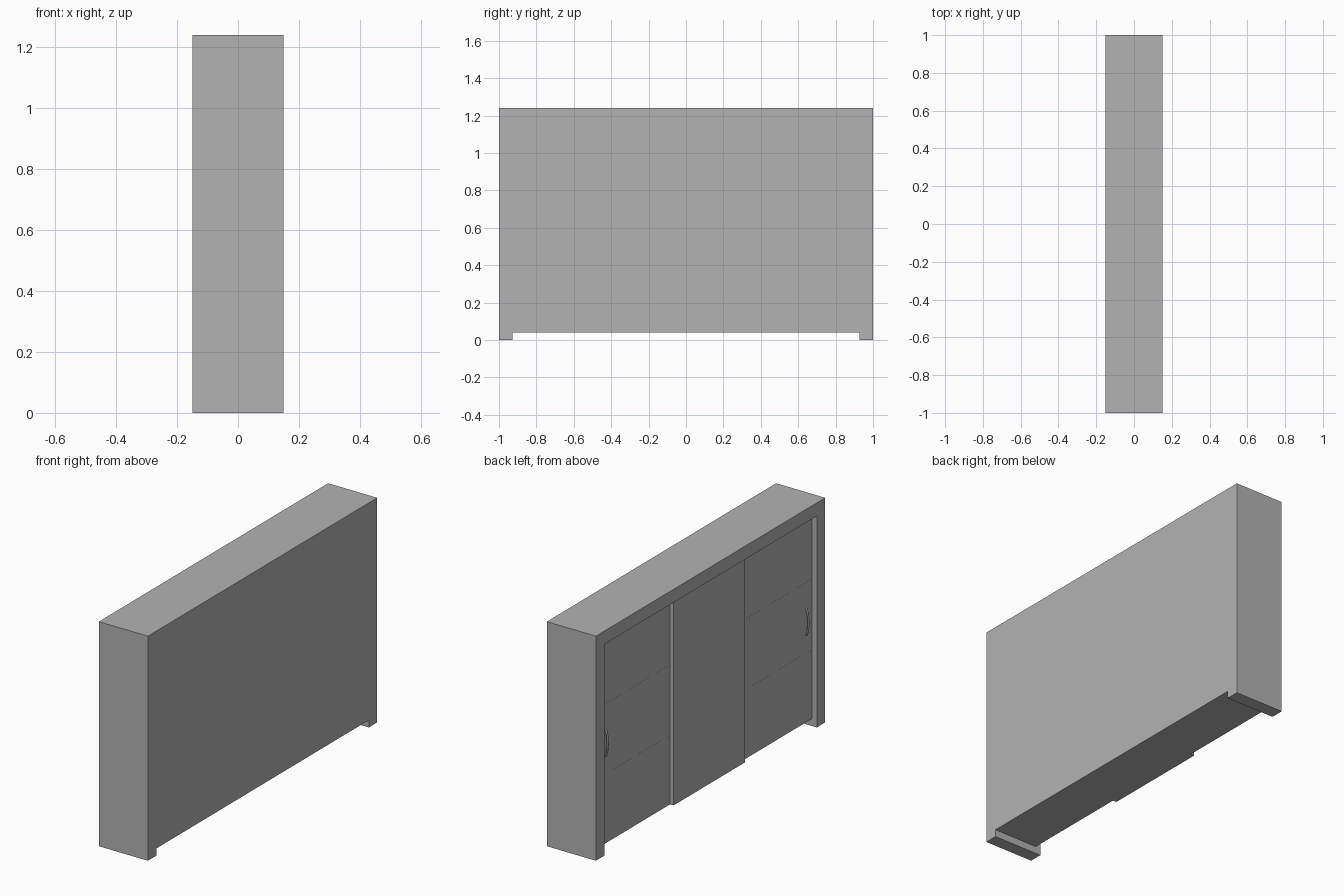
import bpy, math

if "Cube" in bpy.data.objects:
    bpy.data.objects.remove(bpy.data.objects["Cube"])

HX, HY, TOP = 0.15, 1.0, 1.24      # half depth, half width, height
T, FLOOR = 0.073, 0.04             # board thickness, underside height
IN = HY - T                        # inner half width

grey = bpy.data.materials.new("dark_grey")
grey.diffuse_color = (0.45, 0.45, 0.45, 1)
grey.use_nodes = True
grey.node_tree.nodes["Principled BSDF"].inputs["Base Color"].default_value = grey.diffuse_color


def box(name, x, y, z):
    bpy.ops.mesh.primitive_cube_add(
        size=1, location=[(a + b) / 2 for a, b in (x, y, z)])
    ob = bpy.context.object
    ob.name = name
    ob.scale = [b - a for a, b in (x, y, z)]
    bpy.ops.object.transform_apply(location=False, rotation=False, scale=True)
    ob.data.materials.append(grey)
    return ob


# Carcass: side panels reach the ground and act as feet
for side, s in (("left", 1), ("right", -1)):
    ys = sorted((s * IN, s * HY))
    box(f"side_panel_{side}", (-HX, HX), ys, (0, TOP))
box("top_board", (-HX, HX), (-IN, IN), (TOP - T, TOP))
box("bottom_board", (-0.10, HX), (-IN, IN), (FLOOR, FLOOR + T))
box("back_panel", (HX - 0.02, HX), (-IN, IN), (FLOOR + T, TOP - T))

# Shelves, their front edges level with the outer doors
for i, z in enumerate((0.40, 0.79)):
    box(f"shelf_{i + 1}", (-0.1205, HX - 0.02), (-IN, IN), (z, z + 0.022))

# Sliding doors: middle one runs on the front track, outer two behind it
W = 0.31
box("door_middle", (-0.142, -0.12), (-W, W), (FLOOR, TOP - T))
for side, s in (("left", 1), ("right", -1)):
    ys = sorted((s * (W - 0.31), s * IN))
    box(f"door_{side}", (-0.12, -0.10), ys, (FLOOR, TOP - T))

    # Bow handle near the outer edge of the door
    cu = bpy.data.curves.new(f"handle_{side}", 'CURVE')
    cu.dimensions = '3D'
    cu.bevel_depth = 0.005
    cu.bevel_resolution = 2
    cu.use_fill_caps = True
    sp = cu.splines.new('POLY')
    n = 12
    sp.points.add(n)
    for i, p in enumerate(sp.points):
        a = math.pi * i / n
        p.co = (-0.119 - 0.016 * math.sin(a), s * 0.875,
                0.595 - 0.072 * math.cos(a), 1)
    cu.materials.append(grey)
    ob = bpy.data.objects.new(f"handle_{side}", cu)
    bpy.context.collection.objects.link(ob)
